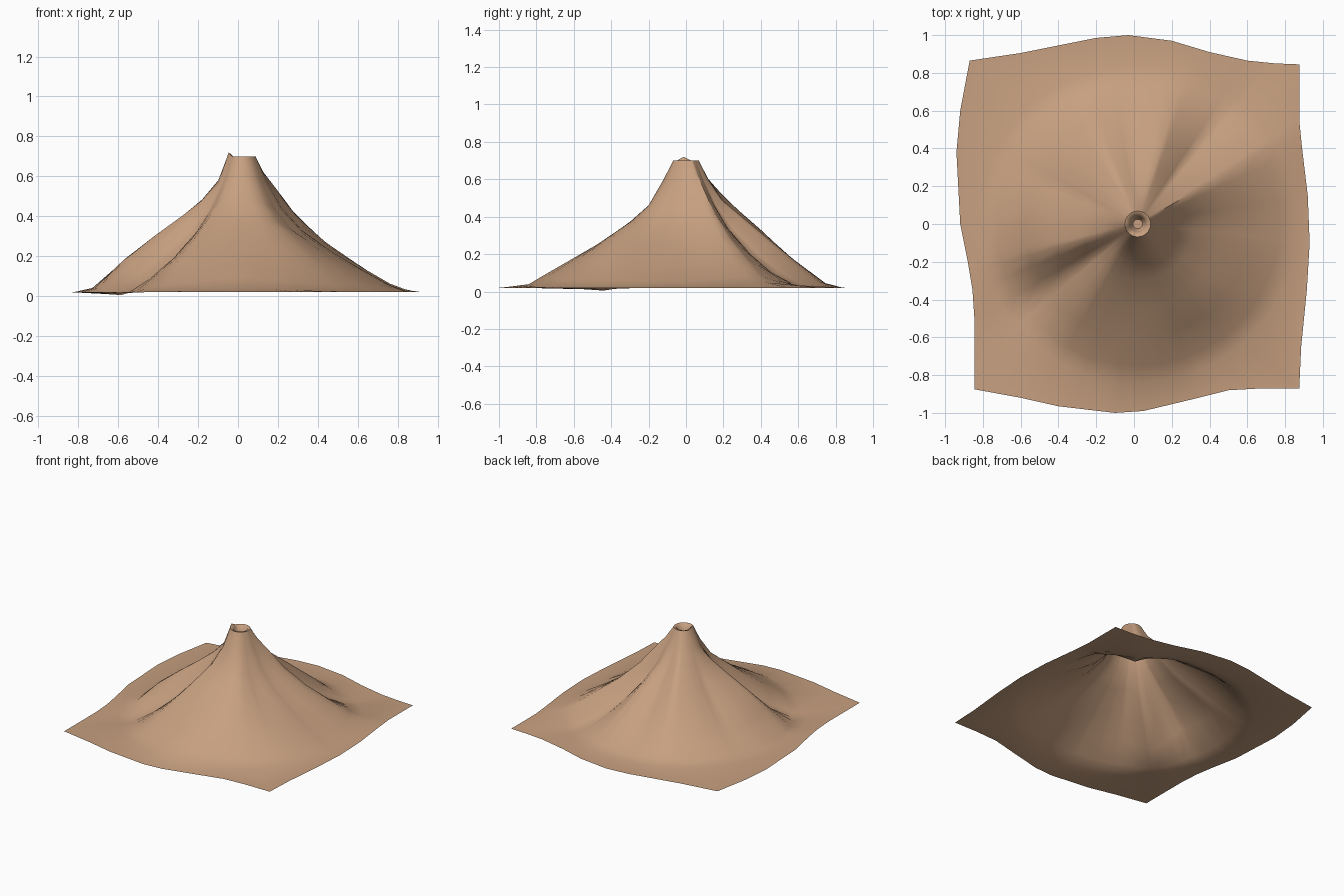
import bpy, bmesh, math
from mathutils import Vector

if "Cube" in bpy.data.objects:
    bpy.data.objects.remove(bpy.data.objects["Cube"])

CENTRE = Vector((0.02, 0.0))

# Skirt outline seen from above, counter-clockwise
outline = [(.93, -.1), (.92, .15), (.89, .4), (.875, .55), (.875, .845), (.75, .85),
           (.6, .865), (.4, .91), (.2, .97), (-.03, 1), (-.2, .985), (-.4, .945),
           (-.6, .905), (-.87, .865), (-.92, .6), (-.94, .38), (-.92, 0), (-.88, -.2),
           (-.855, -.35), (-.845, -.5), (-.845, -.875), (-.6, -.92), (-.4, -.965),
           (-.1, -1), (.05, -.99), (.3, -.93), (.5, -.88), (.68, -.87), (.875, -.87),
           (.885, -.65), (.915, -.35)]

# Ridge and valley profiles: angle in degrees -> heights at each radius
radii = [.12, .2, .3, .45, .6, .75, .84]
spokes = {
    0:   [.58, .44, .33, .22, .13, .05, .02],
    30:  [.625, .535, .42, .29, .19, .09, .05],
    52:  [.59, .45, .32, .19, .09, .03, .02],
    73:  [.60, .49, .41, .29, .17, .05, .02],
    93:  [.60, .48, .38, .25, .14, .04, .02],
    114: [.61, .53, .44, .32, .19, .05, .02],
    155: [.59, .48, .37, .25, .14, .04, .02],
    196: [.565, .485, .41, .305, .19, .04, .02],
    216: [.56, .43, .30, .17, .07, .005, .01],
    236: [.59, .47, .39, .27, .16, .05, .02],
    270: [.60, .46, .37, .265, .18, .095, .04],
    300: [.59, .47, .38, .29, .17, .06, .025],
    328: [.57, .43, .33, .24, .15, .06, .02],
}


def slope_heights(a):
    keys = sorted(spokes) + [360]
    for lo, hi in zip(keys, keys[1:]):
        if lo <= a <= hi:
            t = (a - lo) / (hi - lo)
            return [p + (q - p) * t for p, q in zip(spokes[lo], spokes[hi % 360])]


def edge_radius(a):
    # Distance from the centre to the outline along angle a
    d = Vector((math.cos(math.radians(a)), math.sin(math.radians(a))))
    pts = [Vector(p) - CENTRE for p in outline]
    for p, q in zip(pts, pts[1:] + pts[:1]):
        e = q - p
        den = d.cross(e)
        if abs(den) < 1e-9:
            continue
        r, s = p.cross(e) / den, p.cross(d) / den
        if r > 0 and -1e-6 <= s <= 1 + 1e-6:
            return r
    return 0.9


# Spoke angles: every profile, every outline point, plus fill
angles = [math.degrees(math.atan2(y - CENTRE.y, x - CENTRE.x)) % 360 for x, y in outline]
for a in list(spokes) + list(range(0, 360, 10)):
    if all(abs((a - b + 180) % 360 - 180) > 2 for b in angles):
        angles.append(a)
angles.sort()

bm = bmesh.new()
rings = []
for a in angles:
    d = Vector((math.cos(math.radians(a)), math.sin(math.radians(a))))
    # Small raised tip on the crater rim
    tip = .02 * max(0, 1 - abs(a - 190) / 35)
    prof = [(.025, .63), (.04, .66), (.05, .695 + tip * .5), (.068, .70 + tip)]
    prof += list(zip(radii, slope_heights(a))) + [(edge_radius(a), .02)]
    rings.append([bm.verts.new((CENTRE.x + d.x * r, CENTRE.y + d.y * r, z)) for r, z in prof])

# Skin neighbouring spokes, then close the crater floor
for s, t in zip(rings, rings[1:] + rings[:1]):
    for i in range(len(s) - 1):
        bm.faces.new((s[i], s[i + 1], t[i + 1], t[i]))
bm.faces.new([s[0] for s in rings])
bmesh.ops.recalc_face_normals(bm, faces=bm.faces)
bm.normal_update()
if sum(f.normal.z * f.calc_area() for f in bm.faces) < 0:
    bmesh.ops.reverse_faces(bm, faces=bm.faces)

mesh = bpy.data.meshes.new("volcano_mountain")
bm.to_mesh(mesh)
bm.free()
obj = bpy.data.objects.new("volcano_mountain", mesh)
bpy.context.collection.objects.link(obj)

# Sandy earth colour
mat = bpy.data.materials.new("earth")
mat.diffuse_color = (0.57, 0.35, 0.215, 1)
mat.use_nodes = True
mat.node_tree.nodes["Principled BSDF"].inputs["Base Color"].default_value = mat.diffuse_color
mesh.materials.append(mat)

bpy.context.view_layer.objects.active = obj
obj.select_set(True)
bpy.ops.object.shade_smooth_by_angle(angle=math.radians(60))
